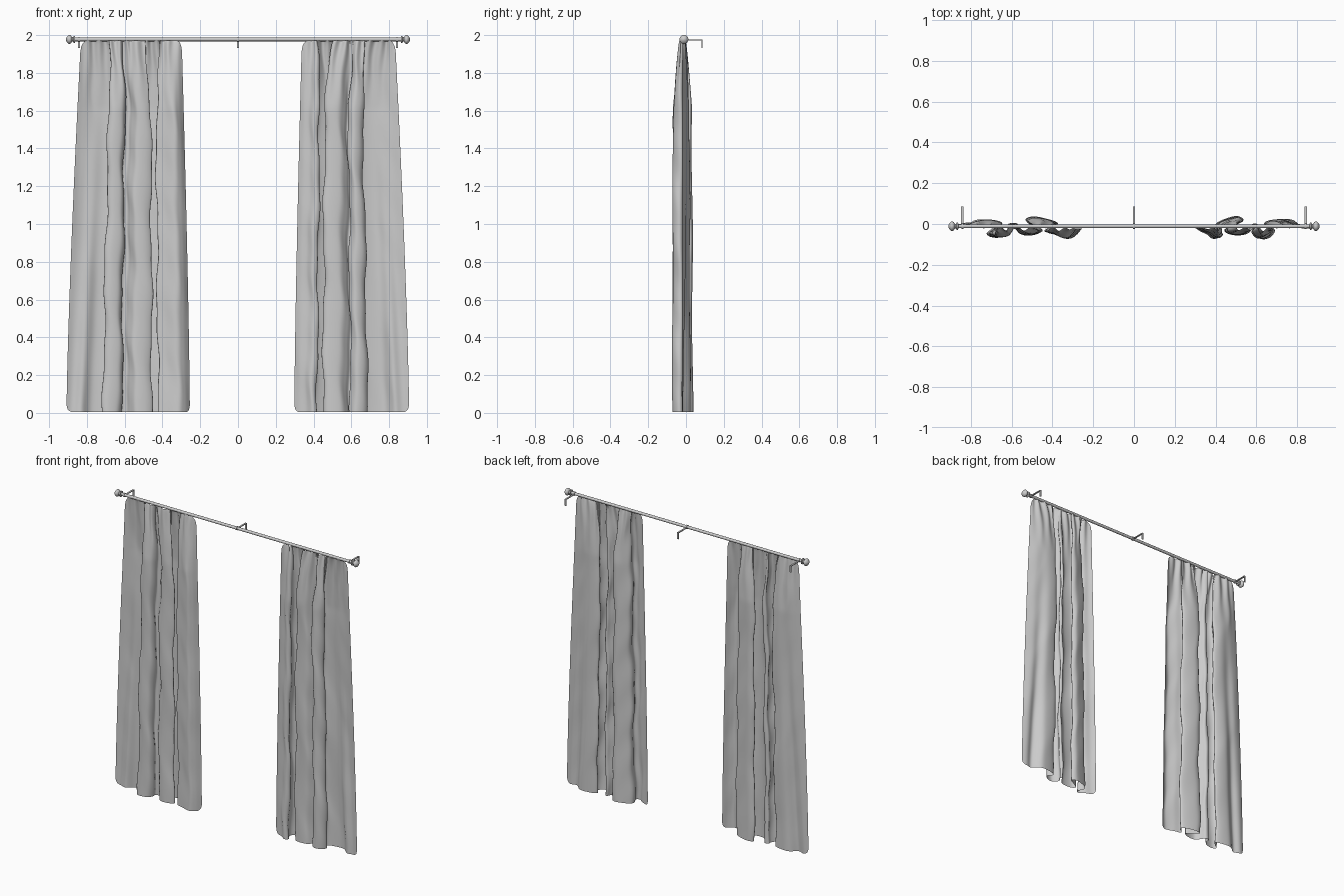
import bpy, bmesh, math
from mathutils import Vector, Matrix

if "Cube" in bpy.data.objects:
    bpy.data.objects.remove(bpy.data.objects["Cube"])

ROD_Z, ROD_Y = 1.977, -0.011


def make(name, bm, angle=40):
    bmesh.ops.recalc_face_normals(bm, faces=bm.faces)
    me = bpy.data.meshes.new(name)
    bm.to_mesh(me)
    bm.free()
    ob = bpy.data.objects.new(name, me)
    bpy.context.collection.objects.link(ob)
    bpy.ops.object.select_all(action='DESELECT')
    ob.select_set(True)
    bpy.context.view_layer.objects.active = ob
    bpy.ops.object.shade_smooth_by_angle(angle=math.radians(angle))
    return ob


def lathe_x(name, profile, sign=1, seg=24):
    """Spin (x, radius) points about the rod axis."""
    bm = bmesh.new()
    rings = []
    for x, r in profile:
        rings.append([bm.verts.new((sign * x, ROD_Y + r * math.cos(a), ROD_Z + r * math.sin(a)))
                      for a in (2 * math.pi * i / seg for i in range(seg))])
    for a, b in zip(rings, rings[1:]):
        for i in range(seg):
            j = (i + 1) % seg
            bm.faces.new((a[i], a[j], b[j], b[i]))
    bm.faces.new(rings[0])
    bm.faces.new(rings[-1])
    return make(name, bm)


def smooth_path(pts, n):
    """Catmull-Rom through the fold points, n samples evenly spaced by length."""
    P = [Vector(p) for p in pts]
    P = [2 * P[0] - P[1]] + P + [2 * P[-1] - P[-2]]
    dense = []
    for i in range(1, len(P) - 2):
        a, b, c, d = P[i - 1:i + 3]
        for k in range(24):
            t = k / 24
            dense.append(0.5 * (2 * b + (c - a) * t + (2 * a - 5 * b + 4 * c - d) * t * t
                                + (3 * b - a - 3 * c + d) * t ** 3))
    dense.append(P[-2])
    acc = [0]
    for a, b in zip(dense, dense[1:]):
        acc.append(acc[-1] + (b - a).length)
    out, j = [], 0
    for k in range(n):
        s = acc[-1] * k / (n - 1)
        while j < len(acc) - 2 and acc[j + 1] < s:
            j += 1
        out.append(dense[j].lerp(dense[j + 1], (s - acc[j]) / (acc[j + 1] - acc[j])))
    return out, acc[-1]


def curtain(name, folds, top, phase, cols=190, rows=90):
    path, length = smooth_path(folds, cols)
    x0, x1 = folds[0][0], folds[-1][0]
    bm = bmesh.new()
    grid = []

    def corner(d, r):
        return r - math.sqrt(max(0, r * r - max(0, r - d) ** 2))

    for k in range(rows + 1):
        t = k / rows
        row = []
        for i, p in enumerate(path):
            u = i / (cols - 1)
            d = min(u, 1 - u) * length
            zb = 0.004 + corner(d, 0.035)
            zt = 1.972 - corner(d, 0.06)
            z = zb + (zt - zb) * (1 - (1 - t) ** 1.3)
            # width tapers upward, folds flatten into the heading
            h = z / 1.97
            f = (p.x - x0) / (x1 - x0)
            w = h ** 1.35
            xb = x0 + (top[0] - x0) * w
            xt = x1 + (top[1] - x1) * w
            g = min(1, max(0, (1.972 - z) / 0.36))
            g = g ** 0.7
            depth = (0.16 + 0.84 * g) * (1 - 0.1 * min(1, h))
            fx = f + (u - f) * 0.6 * (1 - g)
            edge = min(1, d / 0.1)
            wob = edge * (0.006 * math.sin(9 * z + 14 * u + phase)
                          + 0.003 * math.sin(23 * z + 31 * u + 2 * phase))
            x = xb + (xt - xb) * fx + wob
            y = -0.018 + (p.y + 0.018) * depth
            y += edge * (1 - g) * 0.009 * math.sin(u * 2 * math.pi * 13 + phase)
            y += 0.003 * edge * g * math.sin(7 * z + 20 * u + phase)
            # shallow diagonal fold spreading outward down the outer panel
            if d < 0.25 and abs(x) > 0.66:
                c = 0.83 - 0.1 * h
                y -= 0.032 * max(0, 1 - h * 1.1) * math.exp(-((abs(x) - c) / 0.035) ** 2)
            row.append(bm.verts.new((x, y, z)))
        grid.append(row)
    for a, b in zip(grid, grid[1:]):
        for i in range(cols - 1):
            bm.faces.new((a[i], a[i + 1], b[i + 1], b[i]))
    return make(name, bm, 80)


# Curtain rod and finials
lathe_x("curtain_rod", [(-0.875, 0.0095), (0.875, 0.0095)])
knob = [(0.862, 0.012), (0.864, 0.019), (0.87, 0.019), (0.873, 0.012), (0.879, 0.012),
        (0.884, 0.02), (0.89, 0.0235), (0.896, 0.0235), (0.902, 0.019), (0.907, 0.012), (0.911, 0.003)]
lathe_x("finial_left", knob, -1)
lathe_x("finial_right", knob)

# Wall brackets: arm running back, wall tab hanging down, ring round the rod
for label, bx in (("left", -0.842), ("middle", 0.0), ("right", 0.842)):
    bm = bmesh.new()
    for c, s in (((bx, 0.039, ROD_Z - 0.003), (0.011, 0.094, 0.005)),
                 ((bx, 0.084, ROD_Z - 0.023), (0.011, 0.005, 0.045))):
        bmesh.ops.create_cube(bm, size=1, matrix=Matrix.Translation(c) @ Matrix.Diagonal((*s, 1)))
    make("bracket_" + label, bm)
    lathe_x("bracket_ring_" + label, [(bx - 0.005, 0.0125), (bx + 0.005, 0.0125)])

# Curtains: plan of the folds at the hem, then gathered up to the rod
left_folds = [(-0.908, -0.012), (-0.87, 0.002), (-0.80, 0.020), (-0.72, 0.020), (-0.67, 0.004),
              (-0.69, -0.022), (-0.715, -0.048), (-0.685, -0.066), (-0.635, -0.058),
              (-0.615, -0.028), (-0.62, -0.004), (-0.595, 0.002), (-0.575, -0.025), (-0.545, -0.052),
              (-0.49, -0.050), (-0.455, -0.030), (-0.49, -0.006), (-0.525, 0.018), (-0.49, 0.034),
              (-0.42, 0.024), (-0.38, 0.006), (-0.40, -0.018), (-0.425, -0.038), (-0.38, -0.052),
              (-0.32, -0.072), (-0.285, -0.055), (-0.255, -0.022)]
right_folds = [(0.298, -0.018), (0.325, -0.035), (0.36, -0.048), (0.395, -0.070), (0.42, -0.055),
               (0.405, -0.022), (0.415, 0.006), (0.46, 0.026), (0.505, 0.036), (0.53, 0.018),
               (0.49, -0.004), (0.45, -0.028), (0.475, -0.050), (0.54, -0.050),
               (0.575, -0.024), (0.595, 0.000), (0.61, -0.010), (0.595, -0.040), (0.625, -0.072),
               (0.665, -0.062), (0.685, -0.030), (0.66, 0.000), (0.69, 0.018), (0.77, 0.022),
               (0.84, 0.004), (0.906, -0.022)]
curtain("left_curtain", left_folds, (-0.832, -0.298), 0.4)
curtain("right_curtain", right_folds, (0.338, 0.832), 2.1)
